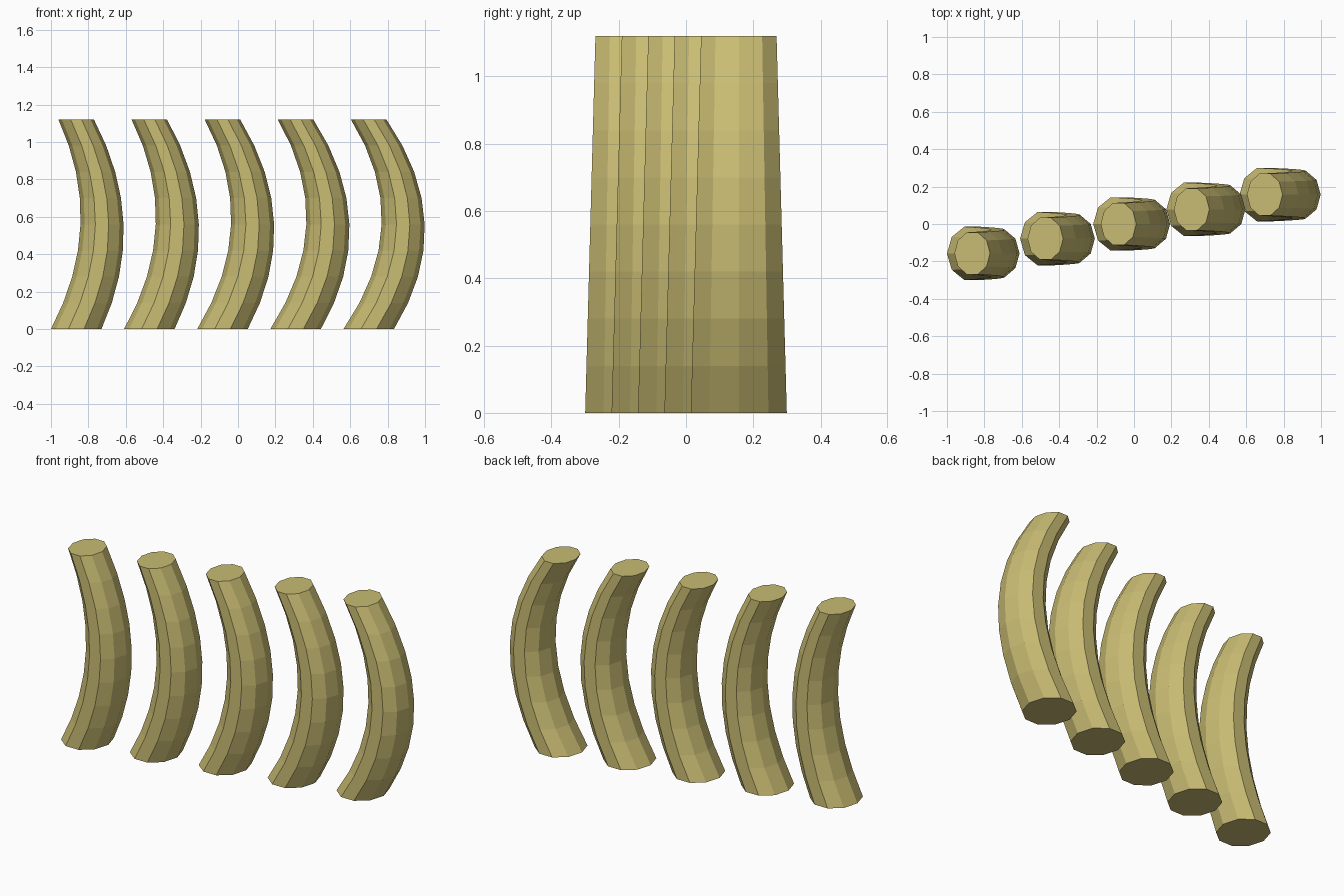
import bpy, bmesh, math

cube = bpy.data.objects.get("Cube")
if cube:
    bpy.data.objects.remove(cube, do_unlink=True)

HEIGHT = 1.12
SIDES = 10
SEGMENTS = 8

# Single straw-yellow material
straw = bpy.data.materials.new("straw_yellow")
straw.use_nodes = True
COLOUR = (0.58, 0.50, 0.17, 1.0)
straw.diffuse_color = COLOUR
straw.node_tree.nodes["Principled BSDF"].inputs["Base Color"].default_value = COLOUR


def lerp(a, b, t):
    return a + (b - a) * t


def curved_stalk(name, x, y, bulge):
    """Tapering ten-sided stalk, bowed towards +x, with level ends."""
    bm = bmesh.new()
    rings = []
    for i in range(SEGMENTS + 1):
        t = i / SEGMENTS
        rx, ry = lerp(0.135, 0.095, t), lerp(0.150, 0.118, t)
        cx = bulge * 4 * t * (1 - t)
        rings.append([
            bm.verts.new((cx + rx * math.cos(a), ry * math.sin(a), HEIGHT * t))
            for a in (math.tau * k / SIDES for k in range(SIDES))])
    # Side walls
    for low, high in zip(rings, rings[1:]):
        for k in range(SIDES):
            n = (k + 1) % SIDES
            bm.faces.new((low[k], low[n], high[n], high[k]))
    # End caps
    bm.faces.new(rings[0][::-1])
    bm.faces.new(rings[-1])
    mesh = bpy.data.meshes.new(name)
    bm.to_mesh(mesh)
    bm.free()
    mesh.materials.append(straw)
    obj = bpy.data.objects.new(name, mesh)
    obj.location = (x, y, 0)
    bpy.context.collection.objects.link(obj)


# Diagonal row of five stalks, each bowed a little more than the last
for i in range(5):
    curved_stalk(f"curved_stalk_{i + 1}", -0.865 + 0.391 * i,
                 -0.157 + 0.0785 * i, 0.138 + 0.0115 * i)
